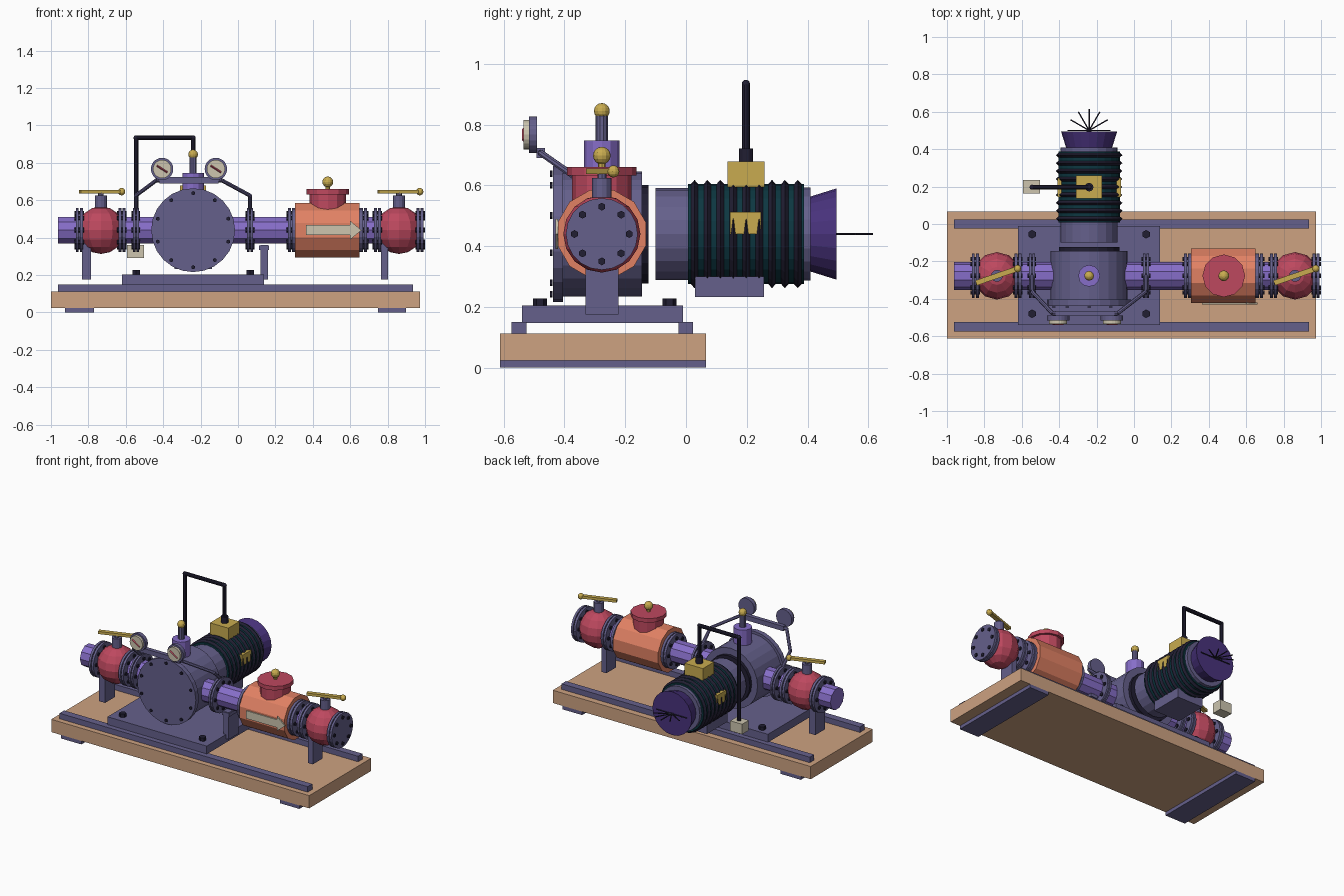
import bpy, bmesh, math
from mathutils import Vector, Matrix

if "Cube" in bpy.data.objects:
    bpy.data.objects.remove(bpy.data.objects["Cube"])


def mat(name, r, g, b):
    m = bpy.data.materials.new(name)
    m.diffuse_color = (r, g, b, 1)
    m.use_nodes = True
    m.node_tree.nodes["Principled BSDF"].inputs["Base Color"].default_value = m.diffuse_color
    return m


TAN = mat("tan_board", .61, .36, .22)
SLATE = mat("slate", .13, .117, .26)
PURPLE = mat("purple", .24, .155, .58)
ORANGE = mat("orange", .75, .22, .127)
RED = mat("red", .51, .065, .114)
GOLD = mat("gold", .58, .41, .08)
CREAM = mat("cream", .61, .56, .43)
NAVY = mat("dark_navy", .015, .013, .032)
TEAL = mat("dark_teal", .004, .038, .053)
VIOLET = mat("deep_violet", .065, .032, .2)

PX, PY, PZ = -.24, -.277, .44       # pump centre x, pipe axis y and z


def tube(bm, a, b, r, r2=None, n=16, spin=0):
    a, b = Vector(a), Vector(b)
    d = b - a
    m = (Matrix.Translation((a + b) / 2) @ d.to_track_quat('Z', 'Y').to_matrix().to_4x4()
         @ Matrix.Rotation(spin, 4, 'Z'))
    bmesh.ops.create_cone(bm, cap_ends=True, segments=n, radius1=r,
                          radius2=r if r2 is None else r2, depth=d.length, matrix=m)


def block(bm, x0, x1, y0, y1, z0, z1):
    m = Matrix.Translation(((x0 + x1) / 2, (y0 + y1) / 2, (z0 + z1) / 2))
    bmesh.ops.create_cube(bm, size=1, matrix=m @ Matrix.Diagonal((x1 - x0, y1 - y0, z1 - z0, 1)))


def ball(bm, c, r, u=12, v=8):
    bmesh.ops.create_uvsphere(bm, u_segments=u, v_segments=v, radius=r,
                              matrix=Matrix.Translation(c))


def part(name, material, *calls):
    """Each call is (function, arguments...) adding one solid to the part."""
    bm = bmesh.new()
    for f, *args in calls:
        f(bm, *args)
    me = bpy.data.meshes.new(name)
    bm.to_mesh(me)
    bm.free()
    me.materials.append(material)
    o = bpy.data.objects.new(name, me)
    bpy.context.collection.objects.link(o)
    return o


def ring(count, radius, offset=0):
    for i in range(count):
        t = 2 * math.pi * (i + offset) / count
        yield radius * math.cos(t), radius * math.sin(t)


def xtube(x0, x1, r, n=16, spin=0):
    return (tube, (x0, PY, PZ), (x1, PY, PZ), r, r, n, spin)


def ytube(y0, y1, r, r2=None, n=20):
    return (tube, (PX, y0, PZ), (PX, y1, PZ), r, r2, n)


def flange(name, x0, x1, r=.118):
    # two plates with a thin gap and eight bolts through them
    m, g = (x0 + x1) / 2, .003
    part(name, SLATE, xtube(x0, m - g, r, 20), xtube(m + g, x1, r, 20), xtube(x0, x1, r - .03))
    part(name + "_bolts", NAVY, *[
        (tube, (x0 - .007, PY + u, PZ + v), (x1 + .007, PY + u, PZ + v), .013, .013, 6)
        for u, v in ring(8, .09)])


# base board, feet, rails and pump plate
part("base_board", TAN, (block, -1, .973, -.612, .066, .024, .112))
part("feet", SLATE, (block, -.925, -.77, -.612, .066, 0, .024),
     (block, .749, .898, -.612, .066, 0, .024))
part("rails", SLATE, (block, -.963, .936, -.575, -.525, .112, .15),
     (block, -.963, .936, -.025, .023, .112, .15))
part("pump_plate", SLATE, (block, -.62, .139, -.54, -.01, .148, .204))
part("plate_bolts", NAVY, *[(tube, (x, y, .2), (x, y, .228), .023, .023, 6)
                            for x in (-.545, .065) for y in (-.48, -.055)])

# pipe run and flanges
part("pipe", PURPLE, xtube(-.963, -.08, .075, 10, math.pi / 10), xtube(-.1, .28, .075, 10, math.pi / 10),
     xtube(.68, .74, .075, 10, math.pi / 10))
flange("left_pump_flange", -.562, -.53)
flange("right_pump_flange", .048, .08)
flange("strainer_inlet_flange", .267, .305)
flange("strainer_outlet_flange", .65, .69)

# ball valves with handles
for side, cx in (("left", -.733), ("right", .861)):
    part(side + "_valve_body", RED, (ball, (cx, PY, PZ), .127, 12, 8), xtube(cx - .1, cx + .1, .075))
    flange(side + "_valve_outer_flange", cx - .134, cx - .097)
    flange(side + "_valve_inner_flange", cx + .094, cx + .131)
    part(side + "_valve_stem", SLATE, (tube, (cx, PY, .54), (cx, PY, .625), .032, .032, 12),
         (tube, (cx, PY, .62), (cx, PY, .645), .015, .015, 8))
    h = part(side + "_valve_handle", GOLD, (block, -.118, .115, -.014, .014, -.009, .009),
             (ball, (.117, 0, 0), .02))
    h.location = (cx, PY, .646)
    h.rotation_euler.z = math.radians(19)

# pipe supports
for name, x0, x1, top in (("left_support", -.834, -.786, .4), ("right_support", .765, .803, .4),
                          ("middle_support", .12, .16, .36)):
    part(name, SLATE, (block, x0, x1, -.33, -.222, .175, top))
part("middle_support_cap", SLATE, (block, .113, .167, -.335, -.217, .335, .358))

# strainer
part("strainer_body", ORANGE, xtube(.305, .65, .15, 12, math.pi / 12))
part("strainer_neck", RED, (tube, (.48, PY, .53), (.48, PY, .64), .098, .098, 12),
     (tube, (.48, PY, .632), (.48, PY, .66), .114, .114, 12))
part("strainer_knob", GOLD, (tube, (.48, PY, .655), (.48, PY, .685), .012, .012, 8),
     (ball, (.48, PY, .698), .029))


def arrow(bm):
    pts = [(.363, .413), (.6, .413), (.6, .39), (.66, .44), (.6, .49), (.6, .467), (.363, .467)]
    f = bm.faces.new([bm.verts.new((x, -.421, z)) for x, z in pts])
    new = bmesh.ops.extrude_face_region(bm, geom=[f])["geom"]
    bmesh.ops.translate(bm, vec=(0, -.009, 0), verts=[g for g in new if isinstance(g, bmesh.types.BMVert)])
    bmesh.ops.recalc_face_normals(bm, faces=bm.faces)


part("flow_arrow", CREAM, (arrow,))

# pump casing
part("pump_casing", SLATE, ytube(-.41, -.145, .206, n=24))
part("pump_cover", SLATE, ytube(-.438, -.405, .224, n=24))
part("cover_bolts", NAVY, *[(tube, (PX + u, -.44, PZ + v), (PX + u, -.447, PZ + v), .011, .011, 6)
                            for u, v in ring(10, .198, .5)])
part("casing_back_ring", NAVY, ytube(-.15, -.124, .162))
part("vent_neck", PURPLE, (tube, (PX, PY, .62), (PX, PY, .747), .058, .058, 12))
part("vent_stem", SLATE, (tube, (PX, PY, .74), (PX, PY, .83), .02, .02, 10))
part("vent_knob", GOLD, (ball, (PX, PY, .845), .026))

# motor with ribs, tail ring, flared cowl and fan
part("motor_adapter", SLATE, ytube(-.1, .01, .152))
part("motor_body", TEAL, ytube(.007, .388, .165, n=24))
ribs = []
for i in range(9):
    y = .028 + i * .0425
    ribs += [ytube(y - .013, y, .164, .178, 24), ytube(y, y + .013, .178, .164, 24)]
part("motor_ribs", NAVY, *ribs)
part("motor_tail_ring", SLATE, ytube(.38, .41, .153))
part("fan_cowl", VIOLET, ytube(.405, .495, .122, .15))
part("fan_wires", NAVY, *[(tube, (PX, .5, PZ), (PX + u, .5 + v, PZ), .004, .004, 6)
                          for u, v in ring(12, .115)])
part("motor_foot", SLATE, (block, PX - .1, PX + .1, .03, .257, .233, .3))
part("motor_nameplates", GOLD, (block, PX - .17, PX + .17, .145, .247, .44, .513))

# terminal box and conduit
part("terminal_box", GOLD, (block, -.31, -.17, .137, .258, .595, .678))
part("conduit_gland", NAVY, (tube, (PX, .197, .675), (PX, .197, .722), .023, .023, 12))
path = [(PX, .197, .7), (PX, .197, .934), (-.545, .197, .934), (-.545, .197, .35)]
part("conduit", NAVY, *[(tube, a, b, .013, .013, 10) for a, b in zip(path, path[1:])],
     *[(ball, p, .0135) for p in path[1:3]])
part("junction_box", CREAM, (block, -.594, -.503, .163, .235, .29, .36))

# pressure gauges on bent tubes
for side, gx, fx, s in (("left", -.406, -.546, -1), ("right", -.118, .064, 1)):
    part(side + "_gauge_case", SLATE, (tube, (gx, -.517, .767), (gx, -.49, .767), .06, .06, 20))
    part(side + "_gauge_face", CREAM, (tube, (gx, -.534, .767), (gx, -.515, .767), .049, .049, 20))
    part(side + "_gauge_needle", RED, (tube, (gx - .028, -.535, .785), (gx + .028, -.535, .749), .005, .005, 4))
    bend = [(gx, -.478, .707), (gx + s * .03, -.478, .707), (fx, -.36, .625), (fx, PY, .55)]
    part(side + "_gauge_tube", SLATE, *[(tube, a, b, .011, .011, 8) for a, b in zip(bend, bend[1:])])
part("gauge_bar", SLATE, (block, -.42, -.104, -.492, -.464, .69, .723))
